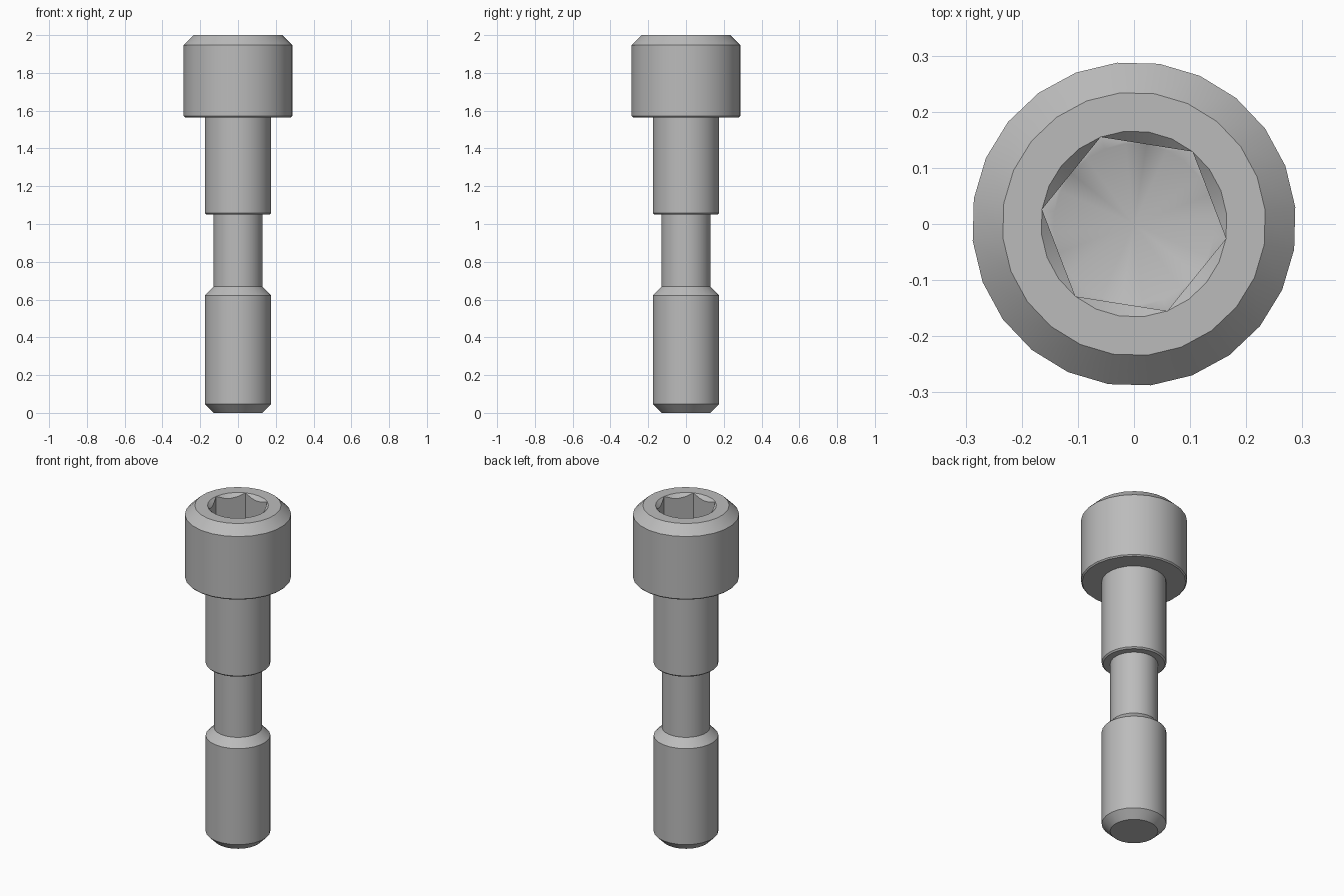
import bpy, bmesh, math

cube = bpy.data.objects.get("Cube")
if cube:
    bpy.data.objects.remove(cube, do_unlink=True)

SIDES = 24
TURN = math.radians(-9)   # one socket corner points this way
CORNER = 0.166            # socket radius at its corners
FLAT = CORNER * math.cos(math.pi / 6)

steel = bpy.data.materials.new("plain_steel")
steel.use_nodes = True
GREY = (0.5, 0.5, 0.5, 1)
steel.diffuse_color = GREY
steel.node_tree.nodes["Principled BSDF"].inputs["Base Color"].default_value = GREY


def circle(radius, z):
    return [(radius, z)] * SIDES


def hexagon():
    """Radius of the socket wall at each step round the axis."""
    step = math.tau / SIDES
    return [FLAT / math.cos((j * step) % (math.pi / 3) - math.pi / 6) for j in range(SIDES)]


def turned_part(name, rings):
    """Skin a stack of rings, each a list of (radius, z), from bottom outwards to top."""
    bm = bmesh.new()
    loops = []
    for ring in rings:
        loop = []
        for j, (r, z) in enumerate(ring):
            a = TURN + j * math.tau / SIDES
            loop.append(bm.verts.new((r * math.cos(a), r * math.sin(a), z)))
        loops.append(loop)
    for low, high in zip(loops, loops[1:]):
        for j in range(SIDES):
            k = (j + 1) % SIDES
            bm.faces.new((low[j], low[k], high[k], high[j]))
    bmesh.ops.remove_doubles(bm, verts=bm.verts, dist=1e-5)
    mesh = bpy.data.meshes.new(name)
    bm.to_mesh(mesh)
    bm.free()
    mesh.materials.append(steel)
    obj = bpy.data.objects.new(name, mesh)
    bpy.context.collection.objects.link(obj)
    bpy.ops.object.select_all(action="DESELECT")
    obj.select_set(True)
    bpy.context.view_layer.objects.active = obj
    bpy.ops.object.shade_smooth_by_angle(angle=math.radians(30))


# Shank: chamfered tip, thick lower end, thin neck, thick shoulder
shank = [(0, 0), (0.13, 0), (0.176, 0.046), (0.176, 0.622), (0.13, 0.668),
         (0.13, 1.05), (0.168, 1.05), (0.176, 1.058), (0.176, 1.565)]
turned_part("shank", [circle(r, z) for r, z in shank])

# Head: chamfered cylinder with a countersunk hexagonal socket and drilled floor
outside = [(0.176, 1.565), (0.282, 1.565), (0.289, 1.572), (0.289, 1.947), (0.235, 2), (CORNER, 2)]
walls = hexagon()
socket = [[(r, 2 - (CORNER - r)) for r in walls],
          [(r, 1.77) for r in walls],
          circle(FLAT, 1.77),
          circle(0, 1.69)]
turned_part("head", [circle(r, z) for r, z in outside] + socket)
